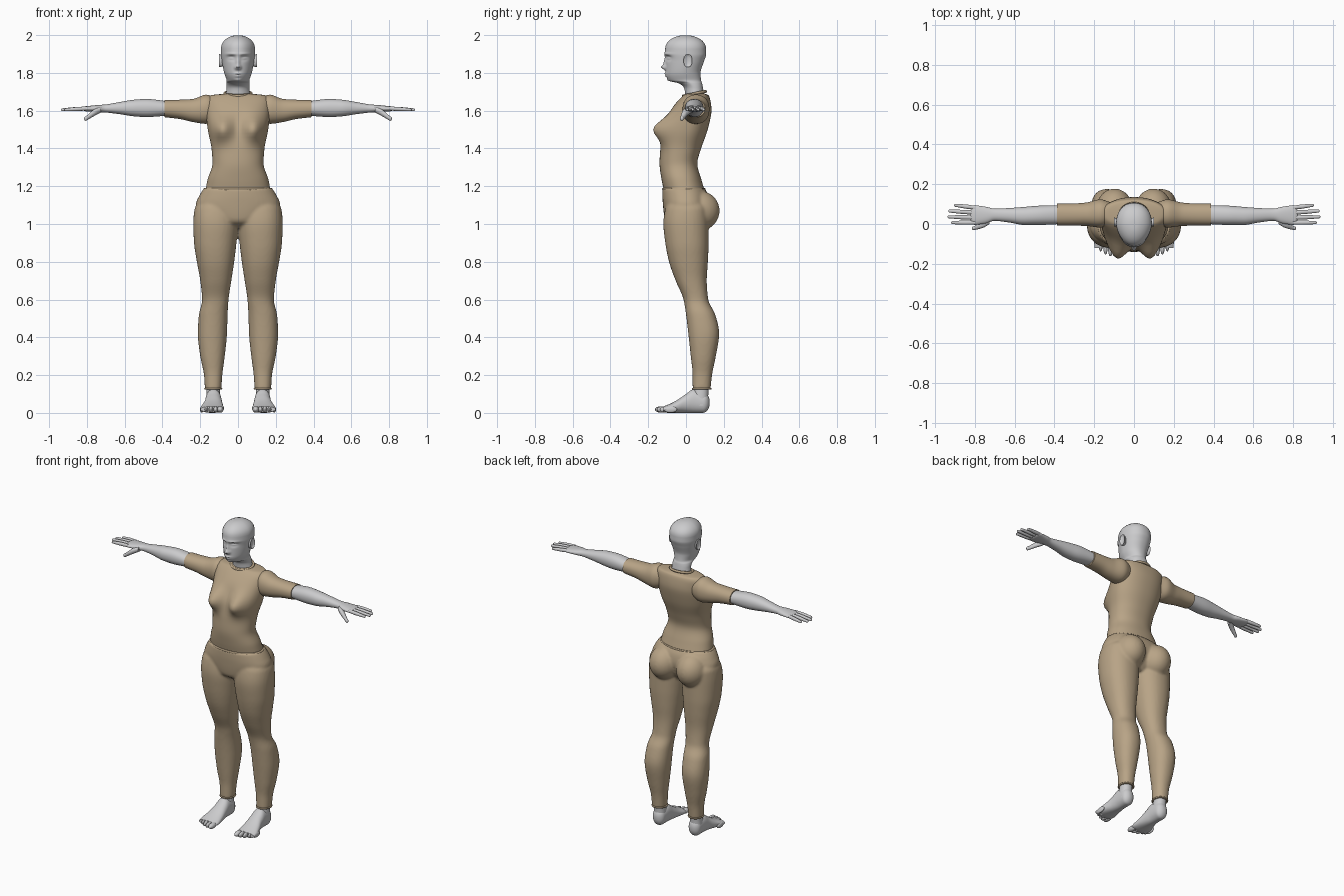
import bpy, bmesh, math
from mathutils import Matrix, Vector

cube = bpy.data.objects.get("Cube")
if cube:
    bpy.data.objects.remove(cube)


def material(name, colour):
    mat = bpy.data.materials.new(name)
    mat.use_nodes = True
    mat.diffuse_color = (*colour, 1)
    shader = mat.node_tree.nodes["Principled BSDF"]
    shader.inputs["Base Color"].default_value = (*colour, 1)
    return mat


skin = material("pale grey", (.6, .6, .61))
cloth = material("tan cloth", (.48, .37, .24))


def smooth_rows(rows, steps):
    """Monotone cubic interpolation through the cross-section rows."""
    last = len(rows) - 1
    diffs = [[b - a for a, b in zip(low, high)] for low, high in zip(rows, rows[1:])]

    def slope(i, k):
        before, after = diffs[max(i - 1, 0)][k], diffs[min(i, last - 1)][k]
        return 2 * before * after / (before + after) if before * after > 0 else 0

    result = []
    for i in range(last):
        for step in range(steps):
            t = step / steps
            ease = t * t * (3 - 2 * t)
            leave, arrive = t * (1 - t) ** 2, t * t * (t - 1)
            result.append([value + ease * diffs[i][k] + leave * slope(i, k) + arrive * slope(i + 1, k)
                           for k, value in enumerate(rows[i])])
    return result + [rows[-1]]


def domed(rows, length):
    """Close the far end with a quarter-round cap."""
    t, a0, a1, b0, b1 = rows[-1]
    a, b, half_a, half_b = (a0 + a1) / 2, (b0 + b1) / 2, (a1 - a0) / 2, (b1 - b0) / 2
    cap = []
    for step in range(1, 8):
        angle = step / 8 * math.pi / 2
        shrink = math.cos(angle)
        cap.append((t + length * math.sin(angle), a - half_a * shrink, a + half_a * shrink,
                    b - half_b * shrink, b + half_b * shrink))
    return rows + cap


def loft(bm, axis, rows, segments=32, steps=5, power=2.2, taper=0, dome=0, bumps=(), side=1):
    """Skin oval sections (position, low a, high a, low b, high b) strung along an axis."""
    rows = smooth_rows(rows, steps)
    if dome:
        rows = domed(rows, dome)
    rings = []
    for t, a0, a1, b0, b1 in rows:
        ring = []
        for j in range(segments):
            angle = math.tau * (j + .5) / segments
            c, s = math.cos(angle), math.sin(angle)
            u = math.copysign(abs(c) ** (2 / power), c) * (1 - taper * max(0, -s))
            v = math.copysign(abs(s) ** (2 / power), s)
            a, b = (a0 + a1 + u * (a1 - a0)) / 2, (b0 + b1 + v * (b1 - b0)) / 2
            point = Vector({"x": (t, a, b), "y": (a, t, b), "z": (a, b, t)}[axis])
            front = min(1, max(0, -2 * s))
            push = sum(depth * math.exp(-((abs(point.x) - x) / wide) ** 2 - ((point.z - z) / tall) ** 2)
                       for x, z, wide, tall, depth in bumps)
            point.y -= front * push
            point.x *= side
            ring.append(bm.verts.new(point))
        rings.append(ring)
    faces = [bm.faces.new(rings[0]), bm.faces.new(rings[-1])]
    for low, high in zip(rings, rings[1:]):
        for j in range(segments):
            faces.append(bm.faces.new((low[j - 1], low[j], high[j], high[j - 1])))
    bmesh.ops.recalc_face_normals(bm, faces=faces)


def ball(bm, centre, radii):
    matrix = Matrix.LocRotScale(Vector(centre), None, Vector(radii))
    bmesh.ops.create_uvsphere(bm, u_segments=32, v_segments=20, radius=1, matrix=matrix)


def finish(bm, name, mat):
    mesh = bpy.data.meshes.new(name)
    bm.to_mesh(mesh)
    bm.free()
    mesh.materials.append(mat)
    obj = bpy.data.objects.new(name, mesh)
    bpy.context.scene.collection.objects.link(obj)
    bpy.ops.object.select_all(action="DESELECT")
    obj.select_set(True)
    bpy.context.view_layer.objects.active = obj
    bpy.ops.object.shade_smooth_by_angle(angle=math.radians(50))
    return obj


def part(name, mat, axis, rows, **options):
    bm = bmesh.new()
    loft(bm, axis, rows, **options)
    return finish(bm, name, mat)


def band(name, mat, centre, half_width, half_depth, thickness, tilt=0):
    """A rolled hem: a torus squeezed to an oval."""
    bpy.ops.mesh.primitive_torus_add(location=centre, rotation=(tilt, 0, 0), major_segments=48,
                                     minor_segments=10, major_radius=half_width, minor_radius=thickness)
    obj = bpy.context.object
    obj.name = name
    obj.scale.y = half_depth / half_width
    obj.data.materials.append(mat)
    bpy.ops.object.shade_smooth()


def centred(rows):
    return [(z, -half_width, half_width, front, back) for z, half_width, front, back in rows]


# Head and neck, with the face raised by soft bumps (x, z, width, height, depth)
nose = [(0, 1.83, .013, .013, .02), (0, 1.855, .01, .025, .012), (.011, 1.828, .008, .008, .008)]
eyes = [(.035, 1.88, .02, .013, -.015), (.035, 1.877, .014, .006, .009), (.036, 1.9, .028, .007, .006)]
mouth = [(0, 1.796, .018, .005, .008), (0, 1.783, .016, .005, .007), (0, 1.76, .018, .01, .006)]
part("head", skin, "z", centred([
    (1.65, .07, 0, .1), (1.72, .06, -.01, .09), (1.745, .06, -.04, .085), (1.76, .06, -.09, .08),
    (1.8, .073, -.107, .077), (1.86, .085, -.107, .095), (1.9, .09, -.113, .107),
    (1.93, .09, -.11, .106)]),
    segments=96, steps=10, taper=.2, dome=.07, bumps=nose + eyes + mouth)

# Shirt body with the bust, and its collar
part("shirt_body", cloth, "z", centred([
    (1.19, .17, -.12, .095), (1.24, .16, -.13, .08), (1.32, .135, -.14, .06), (1.4, .14, -.135, .08),
    (1.5, .16, -.11, .115), (1.6, .17, -.08, .135), (1.65, .17, -.045, .13), (1.68, .15, -.015, .12),
    (1.69, .07, 0, .1)]),
    segments=72, bumps=[(.086, 1.505, .058, .062, .077)])
band("collar", cloth, (0, .045, 1.69), .07, .06, .008, tilt=.2)

# Trousers: hips, seat and both legs fused into one soft surface
bm = bmesh.new()
loft(bm, "z", centred([(.98, .04, -.06, .07), (1.02, .16, -.11, .1), (1.1, .224, -.122, .125),
                       (1.15, .205, -.125, .118), (1.19, .18, -.125, .1)]), segments=48)
for side in (1, -1):
    loft(bm, "z", [
        (.125, .088, .175, .035, .13), (.2, .083, .18, .035, .138), (.3, .07, .2, .025, .158),
        (.42, .058, .213, .012, .176), (.52, .055, .207, 0, .155), (.6, .05, .19, -.013, .118),
        (.7, .035, .2, -.055, .11), (.8, .02, .218, -.09, .116), (.9, .008, .233, -.11, .12),
        (1, 0, .237, -.12, .12), (1.08, 0, .23, -.11, .12), (1.14, .03, .18, -.08, .08)], side=side)
    ball(bm, (side * .098, .07, 1.07), (.094, .108, .106))
trousers = finish(bm, "trousers", cloth)
fuse = trousers.modifiers.new("fuse", "REMESH")
fuse.mode = "VOXEL"
fuse.voxel_size = .008
fuse.use_smooth_shade = True
relax = trousers.modifiers.new("relax", "SMOOTH")
relax.factor = .5
relax.iterations = 5
band("waistband", cloth, (0, -.012, 1.185), .175, .11, .007)

for side, label in ((1, "left"), (-1, "right")):
    # Sleeve, trouser hem and bare forearm
    part(label + "_sleeve", cloth, "x", [
        (.12, 0, .11, 1.55, 1.67), (.17, -.018, .124, 1.53, 1.685), (.24, -.01, .108, 1.54, 1.662),
        (.31, -.008, .103, 1.556, 1.658), (.388, -.007, .102, 1.565, 1.657)], side=side)
    band(label + "_trouser_hem", cloth, (side * .131, .083, .128), .043, .047, .005)
    part(label + "_forearm", skin, "x", [
        (.36, 0, .095, 1.575, 1.648), (.48, -.005, .092, 1.566, 1.662), (.55, -.005, .086, 1.57, 1.658),
        (.63, .008, .08, 1.582, 1.645), (.7, .016, .077, 1.59, 1.633), (.74, .004, .086, 1.592, 1.63),
        (.8, -.005, .095, 1.596, 1.624)], dome=.025, side=side)

    # Hand: four fingers fanning out, and a thumb
    bm = bmesh.new()
    for i, tip in enumerate((.91, .928, .924, .896)):
        finger = []
        for f, radius in ((0, .01), (.4, .011), (1, .008)):
            x, y, z = .8 + f * (tip - .8), .007 + i * (.025 + .004 * f), 1.612 - .007 * f
            finger.append((x, y - radius, y + radius, z - radius, z + radius))
        loft(bm, "x", finger, segments=12, dome=.009, side=side)
    loft(bm, "x", [(.725, 0, .04, 1.59, 1.622), (.76, -.02, .015, 1.572, 1.608),
                   (.805, -.031, -.012, 1.546, 1.57)], segments=16, dome=.01, side=side)
    finish(bm, label + "_fingers", skin)

    # Foot with ankle and toes
    bm = bmesh.new()
    loft(bm, "z", [(.04, .092, .17, .04, .122), (.09, .094, .168, .038, .118),
                   (.15, .098, .165, .045, .122)], segments=24, side=side)
    loft(bm, "y", [(-.12, .08, .2, .004, .034), (-.09, .074, .2, 0, .046), (-.05, .078, .19, 0, .066),
                   (0, .084, .176, 0, .1), (.04, .088, .172, 0, .125), (.09, .09, .17, 0, .11)],
         dome=.036, side=side)
    for i in range(5):
        radius = .017 if i == 0 else .0125 - .0008 * i
        x, tip = .094 + .0245 * i, .003 * i * i - .165
        ball(bm, (side * x, tip + .035, .018), (radius, .035, .017))
    finish(bm, label + "_foot", skin)

    # Ear: a flattened shell leaning back
    part(label + "_ear", skin, "x", [
        (.07, -.008, .016, 1.84, 1.885), (.088, -.012, .028, 1.832, 1.896), (.1, -.013, .033, 1.83, 1.9),
        (.093, 0, .022, 1.842, 1.888)], segments=24, side=side)
